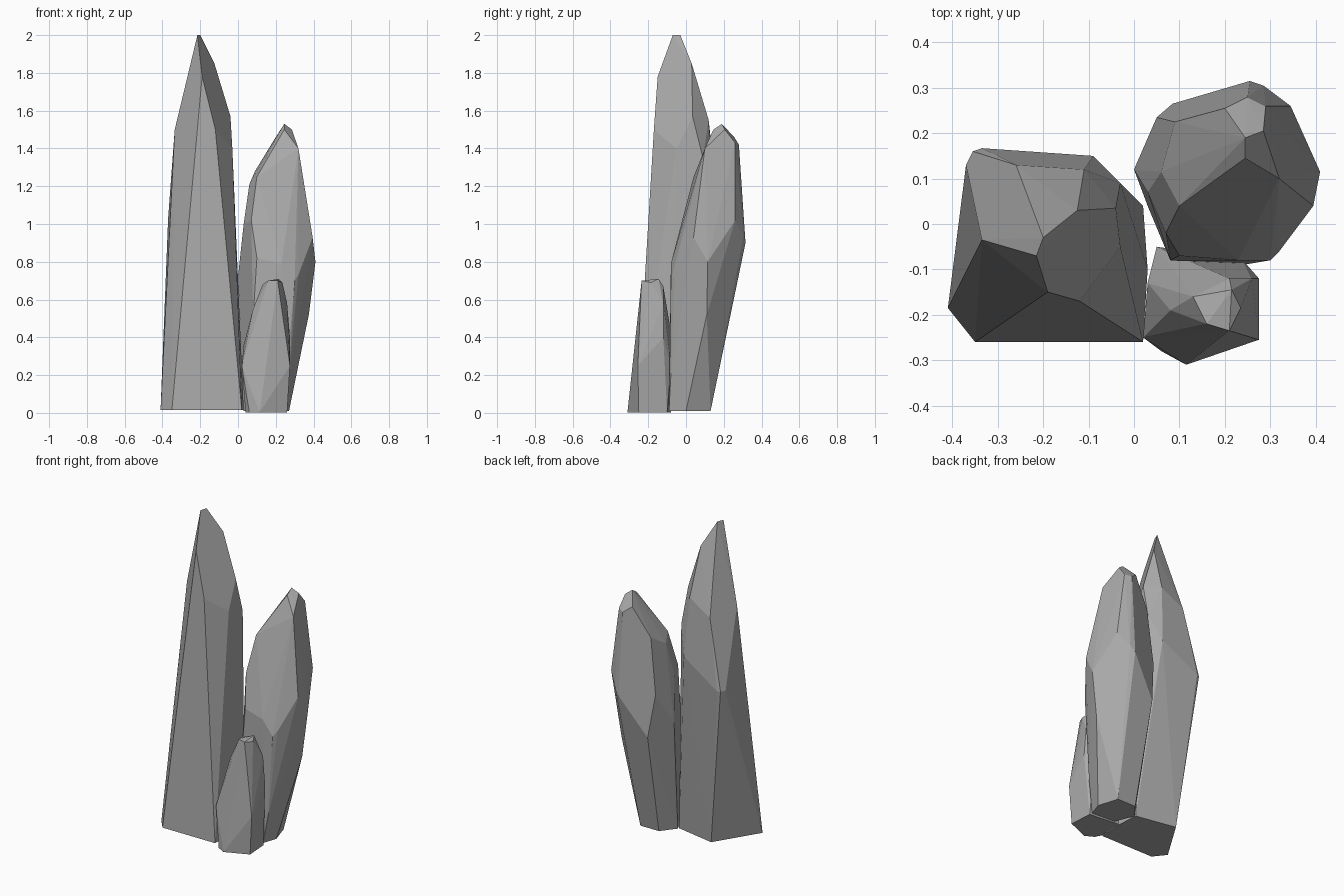
import bpy
import bmesh
import math

# Remove only the default object
default_cube = bpy.data.objects.get("Cube")
if default_cube:
    bpy.data.objects.remove(default_cube, do_unlink=True)

# Single stone material
stone = bpy.data.materials.new("grey_stone")
stone.use_nodes = True
stone_colour = (0.4, 0.4, 0.4, 1)
stone.diffuse_color = stone_colour
shader = next(n for n in stone.node_tree.nodes if n.type == "BSDF_PRINCIPLED")
shader.inputs["Base Color"].default_value = stone_colour
shader.inputs["Roughness"].default_value = 0.9


def crystal(name, *layers):
    """Build a faceted shard as the hull of corner layers, in hundredths."""
    mesh = bpy.data.meshes.new(name)
    shard = bmesh.new()
    for corners in layers:
        for corner in corners:
            shard.verts.new([value / 100 for value in corner])

    # Wrap the corners in flat faces and drop any corner left inside
    result = bmesh.ops.convex_hull(shard, input=shard.verts[:])
    unused = set(result["geom_interior"]) | set(result["geom_unused"])
    loose = [item for item in unused if isinstance(item, bmesh.types.BMVert)]
    bmesh.ops.delete(shard, geom=loose, context="VERTS")

    # Merge nearly coplanar triangles into broad facets
    bmesh.ops.dissolve_limit(shard, angle_limit=math.radians(2),
                             verts=shard.verts[:], edges=shard.edges[:])
    bmesh.ops.recalc_face_normals(shard, faces=shard.faces[:])
    for face in shard.faces:
        face.smooth = False
    shard.to_mesh(mesh)
    shard.free()

    mesh.materials.append(stone)
    rock = bpy.data.objects.new(name, mesh)
    bpy.context.scene.collection.objects.link(rock)
    return rock


def ring(height, *corners):
    """Place several corners at one shared height."""
    return [(x, y, height) for x, y in corners]


# Tall crystal: foot, widened back edge, shoulder, pointed tip
crystal(
    "tall_crystal",
    ring(1.5, (-41, -18.5), (-35, -26), (2, -26), (3, -10), (2, 4), (-24, 9)),
    ring(103, (-33.5, 16.7), (-35.5, 16), (-37, 13)),
    [(-9, 15, 118), (-3, 9, 135), (-3, -5, 140), (-26, 13, 146)],
    [(-33.5, -3.5, 150), (-12, -17, 150), (-11, 12, 155), (-4, 3.5, 157)],
    [(-19, -15, 178), (-12.5, 3, 185)],
    ring(200, (-21.5, -7), (-20, -3)),
)

# Leaning crystal: narrow foot, broad waist, shoulder, small cap
crystal(
    "leaning_crystal",
    ring(1, (8, -8), (24, -9), (27, 0), (23, 13), (10, 13), (3, 4)),
    [(27, -8, 20), (37.5, 11, 52), (8, -8, 50), (8.5, 26.5, 66)],
    [(0, 12, 72), (30, -8, 70), (32, -6, 73), (10, -7, 82), (23, -8, 79)],
    [(41, 11.5, 80), (39.5, 4, 93), (5, 23.5, 93)],
    [(25.5, 31.5, 90), (28.5, 30.5, 94), (34.5, 26, 102)],
    [(3, 7, 100), (7, -2, 102), (6, 11.5, 121), (10, 4, 125), (9, 22.5, 128)],
    [(32, 10, 140), (25, 28, 142), (29, 26, 143), (20, 25.5, 146)],
    [(24.5, 14.5, 150), (28.5, 20.5, 150), (24.5, 19, 153)],
)

# Small crystal: foot, bulging sides, shoulder, blunt cap
crystal(
    "small_crystal",
    ring(0.3, (11.5, -31), (26, -25), (25, -10), (5, -8), (4, -24), (6, -28)),
    ring(25, (2, -25), (27.5, -25.5), (5, -5), (24, -8)),
    [(3, -13, 36), (27.5, -12, 40), (8, -19, 55), (26, -12, 58)],
    [(13, -16, 68), (21, -12, 67), (23.5, -18.5, 69)],
    ring(70, (18.5, -17.5), (21, -23.5), (16, -22)),
    [(21.5, -14.5, 71)],
)
